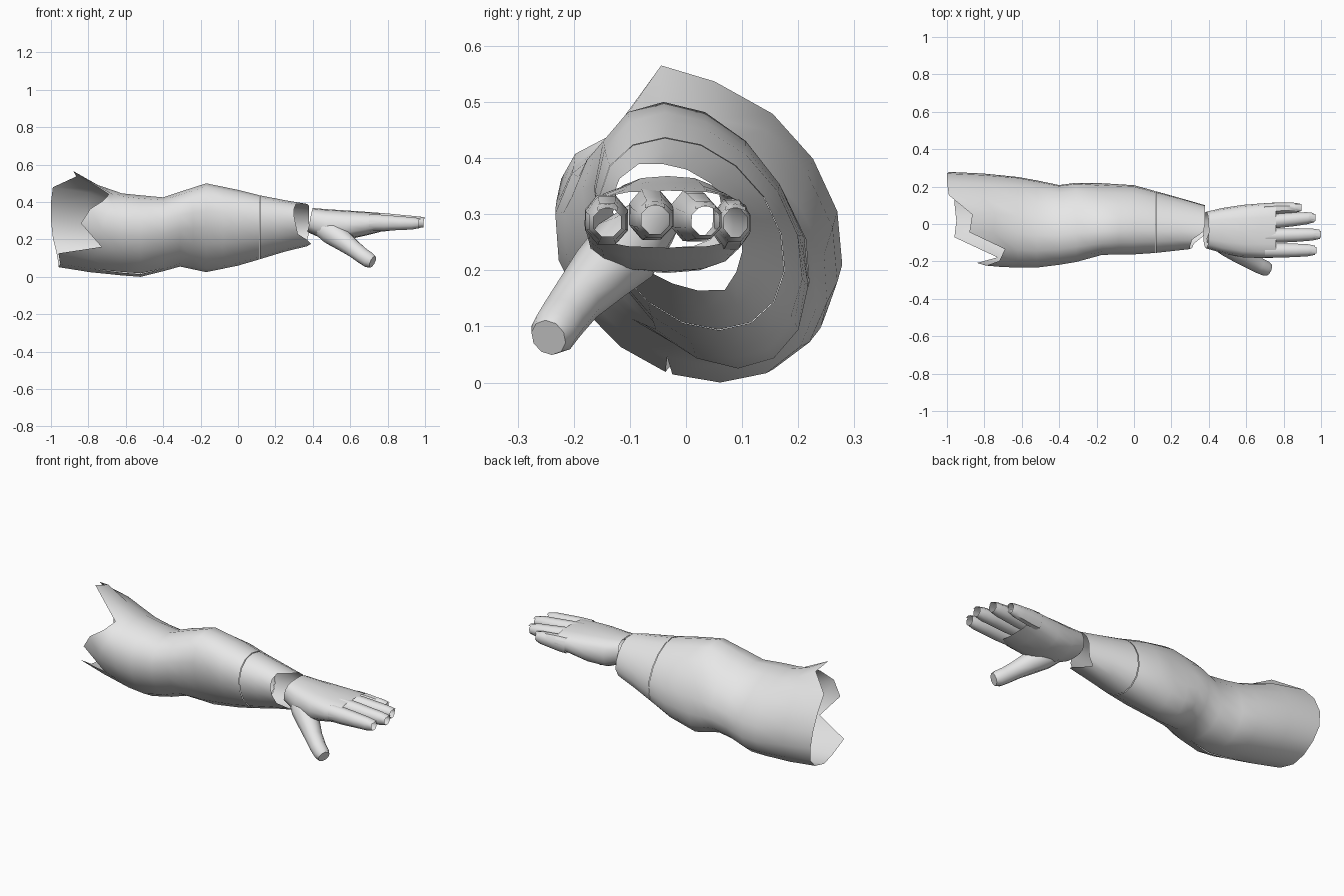
import bpy, bmesh, math
from mathutils import Vector

if "Cube" in bpy.data.objects:
    bpy.data.objects.remove(bpy.data.objects["Cube"])

skin = bpy.data.materials.new("plain_grey")
skin.diffuse_color = (0.8, 0.8, 0.8, 1)
skin.use_nodes = True
skin.node_tree.nodes["Principled BSDF"].inputs["Base Color"].default_value = skin.diffuse_color
SHEAR = 0.28  # the arm's cross-section leans toward the front at the top


def lerp(a, b, t):
    return a + (b - a) * t


def section(table, x):
    """Interpolate (ymin, ymax, zmin, zmax) at x."""
    x = min(max(x, table[0][0]), table[-1][0])
    for a, b in zip(table, table[1:]):
        if x <= b[0]:
            t = (x - a[0]) / (b[0] - a[0])
            return [lerp(p, q, t) for p, q in zip(a[1:], b[1:])]


def ring_point(table, x, deg):
    y0, y1, z0, z1 = section(table, x)
    a = math.radians(deg)
    h = (z1 - z0) / 2
    w = math.sqrt(((y1 - y0) / 2) ** 2 - (SHEAR * h) ** 2)
    return Vector((x, (y0 + y1) / 2 + w * math.cos(a) - SHEAR * h * math.sin(a),
                   (z0 + z1) / 2 + h * math.sin(a)))


def finish(name, columns, closed=True, cap=False):
    """Skin a list of rings; closed joins each ring end to start."""
    bm = bmesh.new()
    rows = [[bm.verts.new(p) for p in ring] for ring in columns]
    n = len(rows[0])
    for a, b in zip(rows, rows[1:]):
        for i in range(n if closed else n - 1):
            j = (i + 1) % n
            bm.faces.new((a[i], b[i], b[j], a[j]))
    if cap:
        bm.faces.new(rows[-1])
    bmesh.ops.remove_doubles(bm, verts=bm.verts, dist=0.0005)
    bmesh.ops.recalc_face_normals(bm, faces=bm.faces)
    # Open shells keep their normals pointing away from the axis
    mid = sum((v.co for v in bm.verts), Vector()) / len(bm.verts)
    if sum((f.calc_center_median() - mid).dot(f.normal) * f.calc_area() for f in bm.faces) < 0:
        bmesh.ops.reverse_faces(bm, faces=bm.faces)
    me = bpy.data.meshes.new(name)
    bm.to_mesh(me)
    bm.free()
    me.materials.append(skin)
    ob = bpy.data.objects.new(name, me)
    bpy.context.collection.objects.link(ob)
    bpy.ops.object.select_all(action='DESELECT')
    ob.select_set(True)
    bpy.context.view_layer.objects.active = ob
    bpy.ops.object.shade_smooth_by_angle(angle=math.radians(50))
    return ob


# Arm outline: x, ymin, ymax, zmin, zmax
ARM = [(-1.0, -0.19, 0.28, 0.06, 0.55), (-0.88, -0.215, 0.275, 0.035, 0.565),
       (-0.68, -0.235, 0.265, 0.012, 0.452), (-0.52, -0.235, 0.235, 0.0, 0.436),
       (-0.40, -0.22, 0.21, 0.03, 0.425), (-0.31, -0.205, 0.222, 0.055, 0.455),
       (-0.17, -0.165, 0.218, 0.025, 0.50), (0.0, -0.163, 0.208, 0.06, 0.465),
       (0.12, -0.155, 0.175, 0.095, 0.435), (0.30, -0.135, 0.125, 0.15, 0.40),
       (0.40, -0.12, 0.095, 0.17, 0.385)]

# Torn ends of the arm, one x per 22.5 degrees, starting at +y and going up
TORN = [-1, -1, -0.99, -0.865, -0.88, -0.69, -0.72, -0.79,
        -0.84, -0.73, -0.96, -0.95, -0.96, -0.96, -0.97, -0.99]
CUFF = [0.38, 0.38, 0.38, 0.38, 0.37, 0.31, 0.30, 0.30,
        0.31, 0.32, 0.37, 0.39, 0.37, 0.33, 0.37, 0.38]


# Upper arm and forearm, with a narrow slit along the underside
def arm_rings():
    rings = []
    xs = [-0.62, -0.52, -0.40, -0.31, -0.24, -0.17, -0.08, 0.0, 0.114]
    for r in range(-2, len(xs)):
        ring = []
        for k in range(17):
            i = (11 + k) % 16
            start = TORN[i]
            x = xs[r] if r >= 0 else (start if r == -2 else lerp(start, xs[0], 0.5))
            gap = 1.5 if 0 <= r < 2 else 0.0
            deg = 247.5 + 22.5 * k + (gap if k == 0 else -gap if k == 16 else 0)
            ring.append(ring_point(ARM, x, deg))
        rings.append(ring)
    return rings


finish("arm", arm_rings(), closed=False)

# Wrist cuff, split from the forearm by a thin seam
finish("wrist_cuff", [[ring_point(ARM, lerp(0.117, CUFF[i], t), 22.5 * i)
                       for i in range(16)] for t in (0, 0.5, 1)])

# Palm, open at the wrist
PALM = [(0.385, -0.13, 0.065, 0.24, 0.368), (0.47, -0.155, 0.085, 0.195, 0.362),
        (0.58, -0.178, 0.102, 0.198, 0.355), (0.68, -0.182, 0.110, 0.22, 0.348),
        (0.76, -0.180, 0.115, 0.24, 0.342)]
palm = []
for x, *_ in PALM:
    y0, y1, z0, z1 = section(PALM, x)
    ring = []
    for i in range(16):
        c, s = math.cos(math.tau * i / 16), math.sin(math.tau * i / 16)
        # Flattened, squarish cross-section
        ring.append(Vector((x + (0.015 * s if x < 0.4 else 0),
                            (y0 + y1) / 2 + (y1 - y0) / 2 * math.copysign(abs(c) ** 0.75, c),
                            (z0 + z1) / 2 + (z1 - z0) / 2 * math.copysign(abs(s) ** 0.75, s))))
    palm.append(ring)
finish("palm", palm)


def tube(name, path, sides=8, cap=False):
    """Round limb along (x, y, z, width, height) stations."""
    pts = [Vector(p[:3]) for p in path]
    rings = []
    for k, p in enumerate(path):
        d = (pts[min(k + 1, len(pts) - 1)] - pts[max(k - 1, 0)]).normalized()
        side = Vector((0, 0, 1)).cross(d).normalized()
        up = d.cross(side)
        rings.append([pts[k] + side * p[3] * math.cos(math.tau * (i + 0.5) / sides)
                      + up * p[4] * math.sin(math.tau * (i + 0.5) / sides)
                      for i in range(sides)])
    return finish(name, rings, cap=cap)


def nail(name, x, y, z, w):
    """Thin curved nail plate over a fingertip."""
    finish(name, [[Vector((x + dx, y + s * w, z + dz - 0.006 * abs(s))) for s in (-1, 0, 1)]
                  for dx, dz in ((-0.035, 0.004), (0, -0.003))], closed=False)


# Fingers: base y, tip y, tip x, base z, tip z
FINGERS = [("little", 0.080, 0.088, 0.89, 0.282, 0.285), ("ring", 0.010, 0.035, 0.965, 0.297, 0.288),
           ("middle", -0.064, -0.055, 0.995, 0.300, 0.290), ("index", -0.142, -0.140, 0.97, 0.290, 0.285)]
for label, yb, yt, xt, zb, zt in FINGERS:
    w = 0.034 if label == "little" else 0.041
    stations = [(0, 1, 1.15), (0.3, 1, 1.1), (0.6, 0.95, 0.95), (0.85, 0.85, 0.85), (0.99, 0.65, 0.65)]
    tube(label + "_finger", [(lerp(0.70, xt, t), lerp(yb, yt, t), lerp(zb, zt, t), w * a, 0.042 * b)
                             for t, a, b in stations])
    nail(label + "_nail", xt + 0.005, yt, zt + 0.030, 0.018)

# Thumb, angled forward and down
tube("thumb", [(0.42, -0.06, 0.285, 0.05, 0.05), (0.50, -0.108, 0.236, 0.068, 0.066),
               (0.56, -0.152, 0.194, 0.058, 0.058), (0.62, -0.194, 0.148, 0.047, 0.047),
               (0.665, -0.220, 0.113, 0.044, 0.044), (0.70, -0.236, 0.090, 0.042, 0.043),
               (0.72, -0.245, 0.080, 0.033, 0.034)], sides=10, cap=True)
